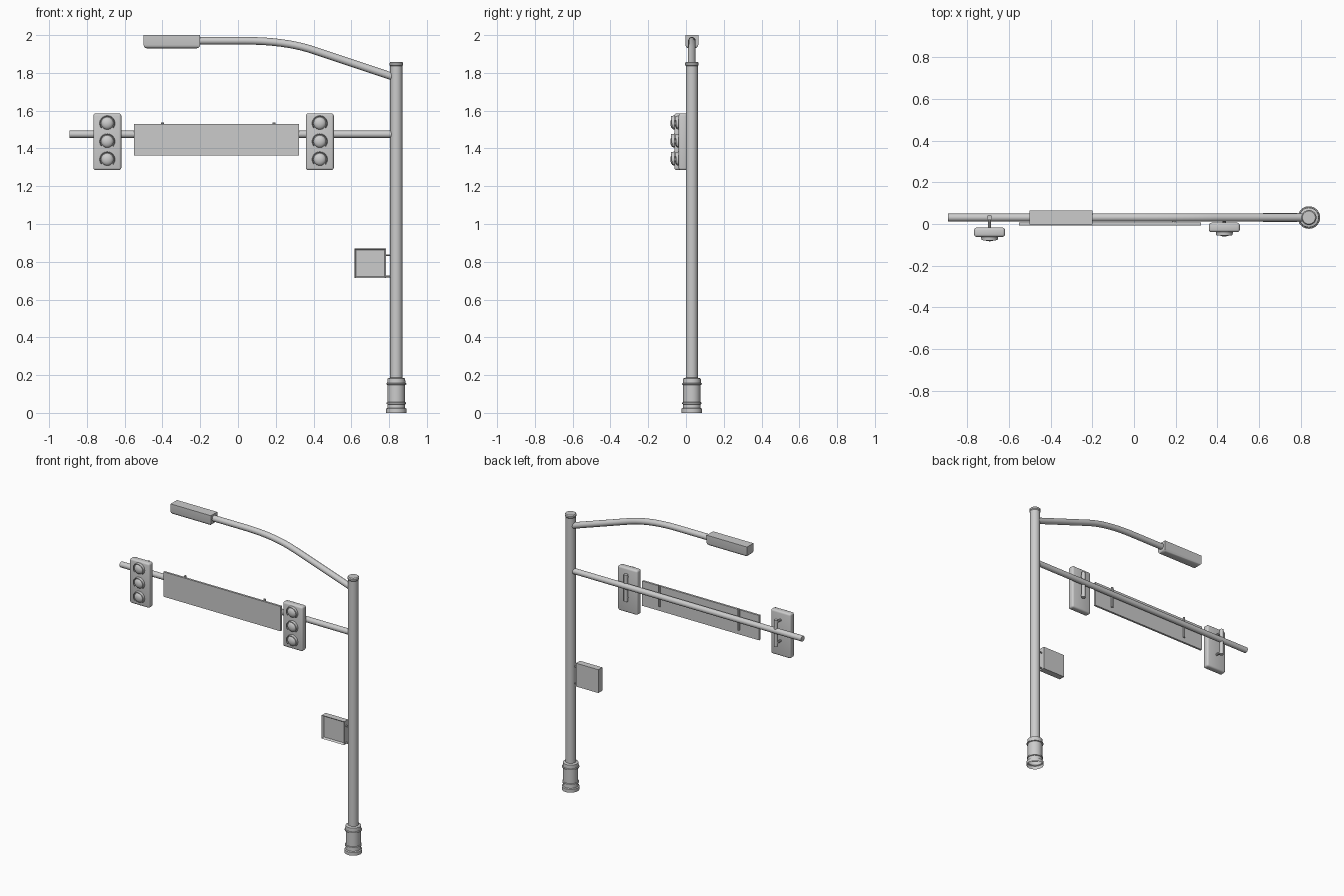
import bpy, bmesh, math
from mathutils import Vector

if "Cube" in bpy.data.objects:
    bpy.data.objects.remove(bpy.data.objects["Cube"])

PX, PY = 0.838, 0.031   # pole axis


def finish(name, bm, smooth=True):
    me = bpy.data.meshes.new(name)
    bmesh.ops.recalc_face_normals(bm, faces=bm.faces)
    bm.to_mesh(me)
    bm.free()
    ob = bpy.data.objects.new(name, me)
    bpy.context.collection.objects.link(ob)
    if smooth:
        bpy.ops.object.select_all(action='DESELECT')
        ob.select_set(True)
        bpy.context.view_layer.objects.active = ob
        bpy.ops.object.shade_smooth_by_angle(angle=math.radians(35))
    return ob


def lathe(name, profile, x, y, sides=24, cap=True):
    bm = bmesh.new()
    rings = [[bm.verts.new((x + r * math.cos(2 * math.pi * i / sides),
                            y + r * math.sin(2 * math.pi * i / sides), z))
              for i in range(sides)] for r, z in profile]
    for a, b in zip(rings, rings[1:]):
        for i in range(sides):
            j = (i + 1) % sides
            bm.faces.new((a[i], a[j], b[j], b[i]))
    if cap:
        bm.faces.new(rings[-1])
    return finish(name, bm)


def tube(name, points, r, sides=16):
    # Sweep a circle along a path of points
    pts = [Vector(p) for p in points]
    bm = bmesh.new()
    rings = []
    for k, p in enumerate(pts):
        d = (pts[min(k + 1, len(pts) - 1)] - pts[max(k - 1, 0)]).normalized()
        ref = Vector((1, 0, 0)) if abs(d.y) > 0.9 else Vector((0, 1, 0))
        u = (ref - d * ref.dot(d)).normalized()
        v = d.cross(u)
        rings.append([bm.verts.new(p + r * (u * math.cos(t) + v * math.sin(t)))
                      for t in (2 * math.pi * i / sides for i in range(sides))])
    for a, b in zip(rings, rings[1:]):
        for i in range(sides):
            j = (i + 1) % sides
            bm.faces.new((a[i], a[j], b[j], b[i]))
    bm.faces.new(rings[0])
    bm.faces.new(rings[-1])
    return finish(name, bm)


def box(name, lo, hi, bevel=0, segs=2, pick=None, inset=None):
    lo, hi = Vector(lo), Vector(hi)
    bm = bmesh.new()
    bmesh.ops.create_cube(bm, size=1)
    for v in bm.verts:
        v.co = Vector([(lo[i] + hi[i]) / 2 + v.co[i] * (hi[i] - lo[i]) for i in range(3)])
    if bevel:
        edges = [e for e in bm.edges if pick is None or pick(e)]
        bmesh.ops.bevel(bm, geom=edges, offset=bevel, segments=segs, profile=0.5, affect='EDGES')
    if inset:
        bm.normal_update()
        front = min(bm.faces, key=lambda f: f.calc_center_median().y)
        bmesh.ops.inset_region(bm, faces=[front], thickness=inset[0])
        for v in front.verts:
            v.co.y += inset[1]
    return finish(name, bm, bool(bevel))


def lens(name, x, y, z, r=0.033, depth=0.02):
    # Shallow glass dome
    bm = bmesh.new()
    bmesh.ops.create_uvsphere(bm, u_segments=20, v_segments=12, radius=1)
    for v in bm.verts:
        v.co = Vector((x + v.co.x * r, y + v.co.y * depth, z + v.co.z * r))
    return finish(name, bm)


def visor(name, x, y, z, n=20):
    # Curved hood, longest over the top and tapering down the sides
    bm = bmesh.new()
    rows = []
    for i in range(n + 1):
        t = math.radians(-40 + 260 * i / n)
        d = 0.012 + 0.006 * (1 + math.sin(t)) / 2
        rows.append([bm.verts.new((x + r * math.cos(t), yy, z + r * math.sin(t)))
                     for r, yy in ((0.041, y), (0.039, y - d), (0.035, y - d), (0.035, y))])
    for a, b in zip(rows, rows[1:]):
        for k in range(4):
            m = (k + 1) % 4
            bm.faces.new((a[k], a[m], b[m], b[k]))
    bm.faces.new(rows[0])
    bm.faces.new(rows[-1])
    return finish(name, bm)


# Base, pole and cap
lathe("pole_base", [(0.054, 0), (0.054, 0.022), (0.047, 0.026), (0.046, 0.045), (0.051, 0.047),
                    (0.051, 0.055), (0.046, 0.057), (0.046, 0.148), (0.053, 0.15), (0.053, 0.156),
                    (0.048, 0.158), (0.047, 0.182), (0.03, 0.187)], PX, PY, cap=False)
lathe("pole", [(0.032, 0.17), (0.032, 1.845)], PX, PY)
lathe("pole_cap", [(0.031, 1.835), (0.036, 1.842), (0.036, 1.852), (0.031, 1.858)], PX, PY)

# Signal arm
tube("signal_arm", [(-0.892, PY, 1.475), (0.83, PY, 1.475)], 0.019)

# Curved lamp arm and lamp head
bend = []
p0, p1, p2 = Vector((0.4, PY, 1.92)), Vector((0.25, PY, 1.97)), Vector((0.04, PY, 1.97))
for i in range(11):
    t = i / 10
    bend.append(p0 * (1 - t) ** 2 + p1 * 2 * t * (1 - t) + p2 * t * t)
tube("lamp_arm", [(0.83, PY, 1.776)] + bend + [(-0.21, PY, 1.97)], 0.02)
box("lamp_head", (-0.5, -0.003, 1.93), (-0.2, 0.065, 2.0), 0.018, 3,
    pick=lambda e: all(v.co.z < 1.95 for v in e.verts))

# Two traffic signals with brackets
for side, x, yb, yr in (("left", -0.692, -0.017, 0.031), ("right", 0.433, 0.006, 0.022)):
    yf = yb - 0.045
    box(side + "_signal_housing", (x - 0.074, yf, 1.285), (x + 0.074, yb, 1.585), 0.012, 3)
    for k, z in enumerate((1.533, 1.437, 1.342)):
        lens(f"{side}_lens_{k}", x, yf - 0.001, z)
        visor(f"{side}_visor_{k}", x, yf + 0.001, z)
    tube(side + "_bracket_post", [(x, yr, 1.37), (x, yr, 1.55)], 0.013, 12)
    for k, z in enumerate((1.39, 1.53)):
        tube(f"{side}_bracket_stub_{k}", [(x, yr, z), (x, yb - 0.005, z)], 0.008, 10)

# Street sign panel and its clamps
box("sign_panel", (-0.55, -0.007, 1.363), (0.322, 0.007, 1.53))
for k, x in enumerate((-0.4, 0.19)):
    tube(f"sign_clamp_{k}", [(x, 0.012, 1.395), (x, 0.012, 1.537)], 0.008, 10)

# Pedestrian signal box with recessed face and two mounts
box("pedestrian_box", (0.617, 0.01, 0.713), (0.783, 0.052, 0.87), inset=(0.012, 0.012))
for k, z in enumerate((0.722, 0.835)):
    tube(f"pedestrian_mount_{k}", [(0.775, PY, z), (0.82, PY, z)], 0.005, 10)
